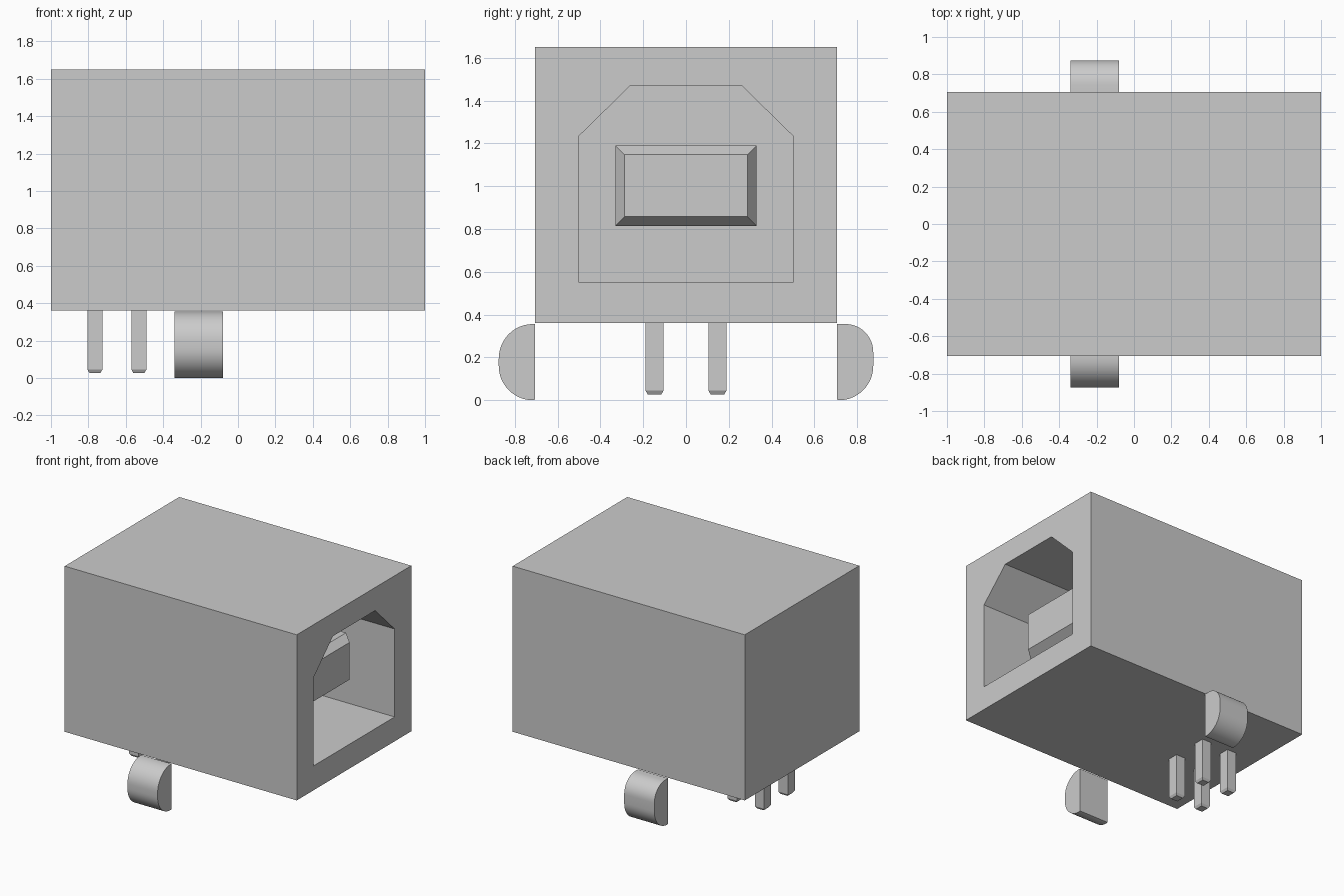
import bpy
import bmesh
from math import sin, cos, pi, radians
from mathutils import Vector

cube = bpy.data.objects.get("Cube")
if cube:
    bpy.data.objects.remove(cube, do_unlink=True)

grey = bpy.data.materials.new("light grey")
grey.use_nodes = True
grey.diffuse_color = (0.6, 0.6, 0.6, 1)
grey.node_tree.nodes["Principled BSDF"].inputs["Base Color"].default_value = (0.6, 0.6, 0.6, 1)


def make_object(name, bm):
    bmesh.ops.recalc_face_normals(bm, faces=bm.faces)
    mesh = bpy.data.meshes.new(name)
    bm.to_mesh(mesh)
    bm.free()
    mesh.materials.append(grey)
    obj = bpy.data.objects.new(name, mesh)
    bpy.context.collection.objects.link(obj)
    return obj


def activate(obj):
    bpy.ops.object.select_all(action="DESELECT")
    obj.select_set(True)
    bpy.context.view_layer.objects.active = obj


def prism(name, profile, x0, x1):
    """Extrude a (y, z) outline along x."""
    bm = bmesh.new()
    face = bm.faces.new([bm.verts.new((x0, y, z)) for y, z in profile])
    new = bmesh.ops.extrude_face_region(bm, geom=[face])["geom"]
    verts = [v for v in new if isinstance(v, bmesh.types.BMVert)]
    bmesh.ops.translate(bm, verts=verts, vec=(x1 - x0, 0, 0))
    return make_object(name, bm)


def tapered_box(name, low, high, axis, sign, inset, depth):
    """Box whose end along the given axis narrows to a chamfered tip."""
    low, high = Vector(low), Vector(high)
    bm = bmesh.new()
    bmesh.ops.create_cube(bm, size=1)
    for v in bm.verts:
        v.co = [(low[i] + high[i]) / 2 + v.co[i] * (high[i] - low[i]) for i in range(3)]
    bm.normal_update()
    tip = next(f for f in bm.faces if f.normal[axis] * sign > 0.9)
    bmesh.ops.inset_region(bm, faces=[tip], thickness=inset)
    for v in tip.verts:
        v.co[axis] += sign * depth
    return make_object(name, bm)


# Housing with a socket cut into its +x end
w, base, top = 0.705, 0.36, 1.65
back = -0.1
housing = prism("housing", [(-w, base), (w, base), (w, top), (-w, top)], -1, 1)
opening = [(-0.5, 0.55), (0.5, 0.55), (0.5, 1.235),
           (0.26, 1.47), (-0.26, 1.47), (-0.5, 1.235)]
cutter = prism("socket_cutter", opening, back, 1.2)
cutter.hide_render = True
cut = housing.modifiers.new("socket", "BOOLEAN")
cut.operation = "DIFFERENCE"
cut.solver = "EXACT"
cut.object = cutter
activate(housing)
bpy.ops.object.modifier_apply(modifier=cut.name)
bpy.data.objects.remove(cutter, do_unlink=True)

# Contact tongue inside the socket
tapered_box("contact_tongue", (back, -0.33, 0.815), (0.70, 0.33, 1.19), 0, 1, 0.06, 0.06)

# Four solder pins
for row, x in (("rear", -0.765), ("inner", -0.53)):
    for side, y in (("front", -0.147), ("back", 0.147)):
        tapered_box(f"solder_pin_{row}_{side}", (x - 0.04, y - 0.042, 0.045),
                    (x + 0.04, y + 0.042, base), 2, -1, 0.015, 0.018)


# Rounded mounting clips under the long sides
def clip(name, side, top_radius, bottom_radius):
    outer, height, steps = 0.875, 0.356, 12
    pts = [(w, 0.003)]
    for i in range(steps + 1):
        a = pi / 2 * (i / steps - 1)
        pts.append((outer - bottom_radius * (1 - cos(a)), bottom_radius * (1 + sin(a))))
    for i in range(steps + 1):
        a = pi / 2 * i / steps
        pts.append((outer - top_radius * (1 - cos(a)), height - top_radius * (1 - sin(a))))
    pts.append((w, height))
    obj = prism(name, [(side * y, z) for y, z in pts], -0.34, -0.08)
    activate(obj)
    bpy.ops.object.shade_smooth_by_angle(angle=radians(30))


clip("mounting_clip_front", -1, 0.16, 0.16)
clip("mounting_clip_back", 1, 0.13, 0.16)
